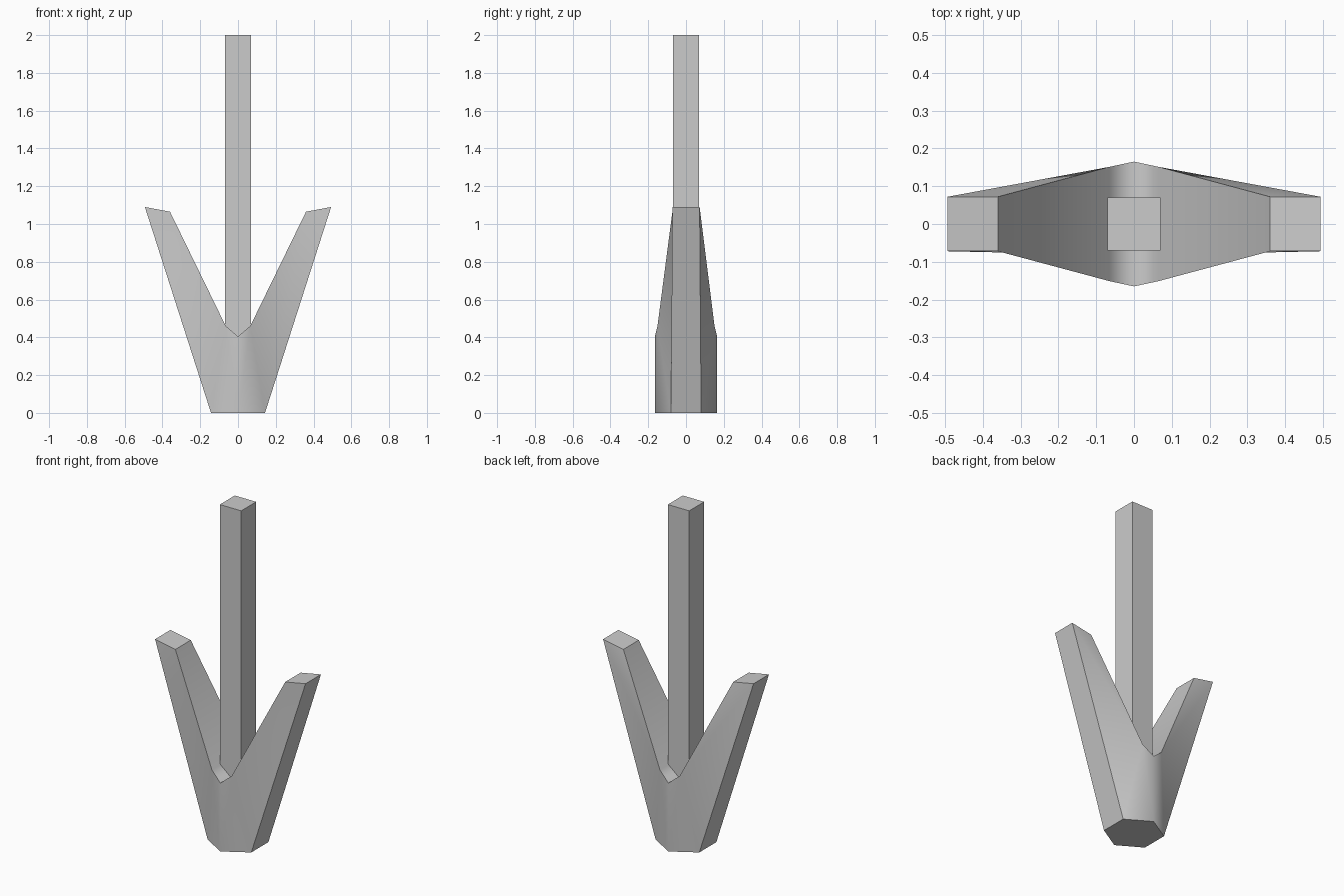
import bpy, bmesh, math

if "Cube" in bpy.data.objects:
    bpy.data.objects.remove(bpy.data.objects["Cube"])

def finish(bm, name):
    bmesh.ops.recalc_face_normals(bm, faces=bm.faces[:])
    me = bpy.data.meshes.new(name)
    bm.to_mesh(me)
    bm.free()
    ob = bpy.data.objects.new(name, me)
    bpy.context.collection.objects.link(ob)
    return ob

# Forked base: right-half outline as (x, half depth, z)
outline = [
    (0.0, 0.165, 0.0),      # 0 bottom centre
    (0.143, 0.08, 0.0),     # 1 bottom corner
    (0.493, 0.072, 1.09),   # 2 outer tip
    (0.36, 0.072, 1.065),   # 3 inner tip
    (0.065, 0.151, 0.46),   # 4 notch shoulder
    (0.0, 0.165, 0.405),    # 5 notch bottom
]
bm = bmesh.new()
front = [bm.verts.new((x, -y, z)) for x, y, z in outline]
back = [bm.verts.new((x, y, z)) for x, y, z in outline]

# Front and back skins split along different diagonals
for ring, tris in ((front, [(0, 1, 4), (0, 4, 5), (1, 2, 3), (1, 3, 4)]),
                   (back, [(0, 1, 4), (0, 4, 5), (1, 2, 4), (2, 3, 4)])):
    for t in tris:
        bm.faces.new([ring[i] for i in t])

# Underside, outer side, tip, inner side and notch
for i in range(5):
    bm.faces.new([front[i], front[i + 1], back[i + 1], back[i]])

# Mirror to the left half
bmesh.ops.mirror(bm, geom=bm.verts[:] + bm.edges[:] + bm.faces[:],
                 axis='X', merge_dist=0.001)
bmesh.ops.remove_doubles(bm, verts=bm.verts[:], dist=0.001)
bmesh.ops.recalc_face_normals(bm, faces=bm.faces[:])

# Smooth across the centre line, sharp along the outline
for f in bm.faces:
    f.smooth = True
for e in bm.edges:
    centre = all(abs(v.co.x) < 0.001 for v in e.verts)
    e.smooth = centre or e.calc_face_angle(0) < math.radians(30)
finish(bm, "forked_base")

# Central square shaft
bm = bmesh.new()
bmesh.ops.create_cube(bm, size=1)
z0, z1, w = 0.3, 2.0, 0.14
for v in bm.verts:
    v.co = (v.co.x * w, v.co.y * w, (z0 + z1) / 2 + v.co.z * (z1 - z0))
finish(bm, "shaft")
